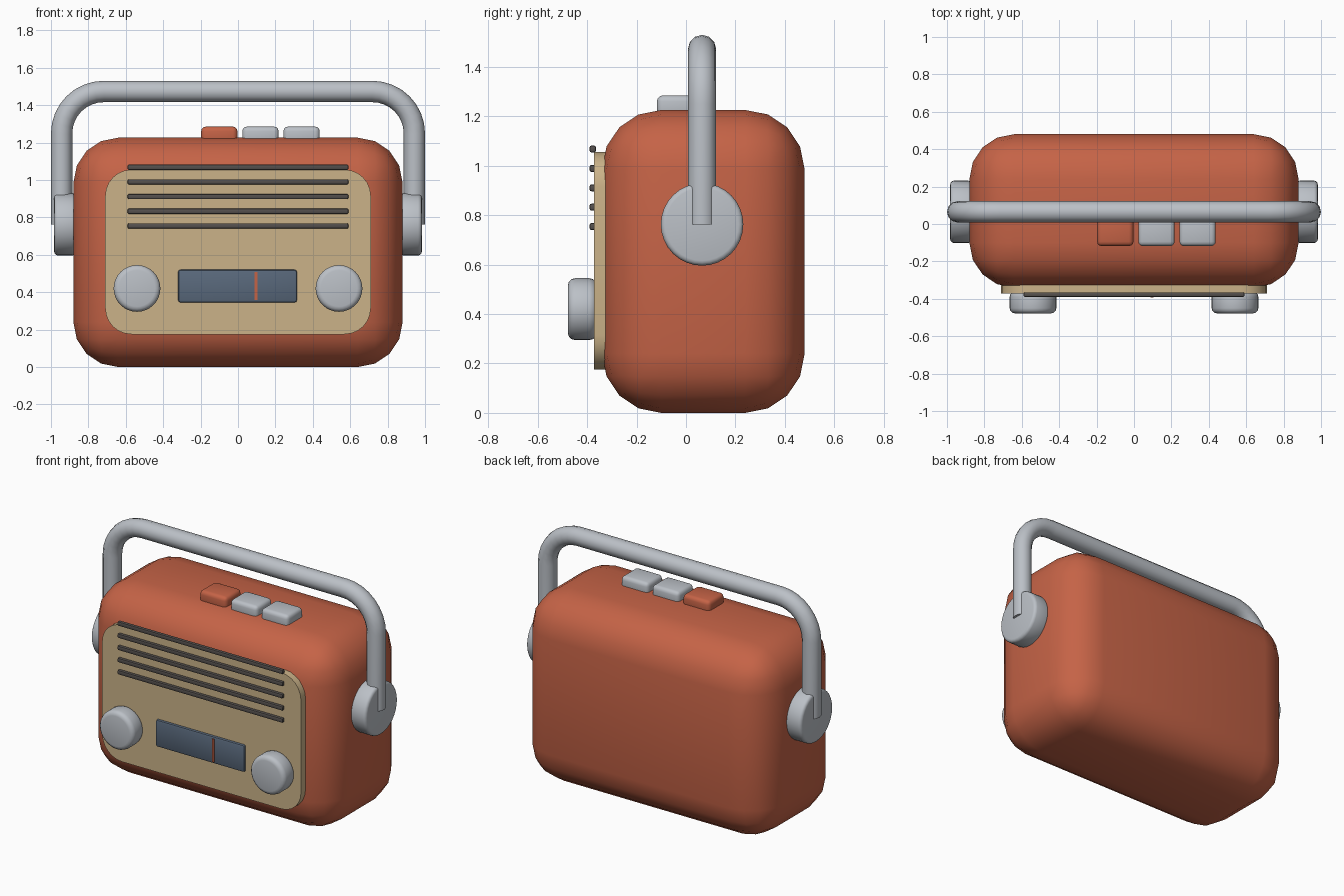
import bpy, math
from mathutils import Matrix

if "Cube" in bpy.data.objects:
    bpy.data.objects.remove(bpy.data.objects["Cube"])


def material(name, rgb):
    m = bpy.data.materials.new(name)
    m.diffuse_color = (*rgb, 1)
    m.use_nodes = True
    m.node_tree.nodes["Principled BSDF"].inputs["Base Color"].default_value = m.diffuse_color
    return m


ORANGE = material("burnt_orange", (0.56, 0.125, 0.062))
CREAM = material("cream", (0.60, 0.45, 0.25))
SILVER = material("silver_grey", (0.50, 0.53, 0.57))
SLATE = material("slate_blue", (0.10, 0.14, 0.20))
BROWN = material("dark_grey_brown", (0.09, 0.08, 0.075))


def finish(ob, name, mat, bevel=0, segments=3, angle=35):
    ob.name = name
    ob.data.materials.clear()
    ob.data.materials.append(mat)
    if bevel:
        b = ob.modifiers.new("bevel", "BEVEL")
        b.width, b.segments = bevel, segments
        b.limit_method, b.angle_limit = "ANGLE", math.radians(40)
        bpy.ops.object.modifier_apply(modifier="bevel")
    bpy.ops.object.shade_smooth_by_angle(angle=math.radians(angle))
    return ob


def box(name, mat, x, y, z, bevel=0, segments=3):
    """Box from (min, max) ranges."""
    bpy.ops.mesh.primitive_cube_add(size=1)
    ob = bpy.context.object
    size = [r[1] - r[0] for r in (x, y, z)]
    mid = [(r[0] + r[1]) / 2 for r in (x, y, z)]
    ob.data.transform(Matrix.Translation(mid) @ Matrix.Diagonal((*size, 1)))
    return finish(ob, name, mat, bevel, segments)


def disc(name, mat, centre, radius, depth, axis, bevel):
    rot = (0, math.pi / 2, 0) if axis == "x" else (math.pi / 2, 0, 0)
    bpy.ops.mesh.primitive_cylinder_add(vertices=32, radius=radius, depth=depth,
                                        location=centre, rotation=rot)
    return finish(bpy.context.object, name, mat, bevel, 3)


# Rounded case
box("case", ORANGE, (-0.88, 0.88), (-0.34, 0.48), (0, 1.226), 0.24, 4)

# Front panel: rounded rectangle outline, extruded
r, pts = 0.14, []
for cx, cz, a0 in ((0.57, 0.915, 0), (-0.57, 0.915, 90), (-0.57, 0.315, 180), (0.57, 0.315, 270)):
    for i in range(7):
        a = math.radians(a0 + i * 15)
        pts.append((cx + r * math.cos(a), cz + r * math.sin(a)))
n = len(pts)
verts = [(x, -0.372, z) for x, z in pts] + [(x, -0.31, z) for x, z in pts]
faces = [tuple(range(n)), tuple(reversed(range(n, 2 * n)))]
faces += [(i, i + n, (i + 1) % n + n, (i + 1) % n) for i in range(n)]
mesh = bpy.data.meshes.new("front_panel")
mesh.from_pydata(verts, [], faces)
panel = bpy.data.objects.new("front_panel", mesh)
bpy.context.collection.objects.link(panel)
bpy.context.view_layer.objects.active = panel
bpy.ops.object.select_all(action="DESELECT")
panel.select_set(True)
finish(panel, "front_panel", CREAM)

# Speaker bars
for i in range(5):
    z = 1.068 - i * 0.0785
    box(f"speaker_bar_{i + 1}", BROWN, (-0.59, 0.59), (-0.39, -0.365), (z - 0.014, z + 0.014), 0.007, 2)

# Tuning dial and needle
box("tuning_dial", SLATE, (-0.32, 0.315), (-0.387, -0.36), (0.345, 0.52), 0.012, 2)
box("dial_needle", ORANGE, (0.089, 0.103), (-0.394, -0.385), (0.358, 0.507))

# Knobs, handle hubs
for side, s in (("left", -1), ("right", 1)):
    disc(f"{side}_knob", SILVER, (s * 0.54, -0.42, 0.42), 0.125, 0.116, "y", 0.028)
    disc(f"{side}_hub", SILVER, (s * 0.925, 0.065, 0.763), 0.167, 0.115, "x", 0.02)

# Top buttons
for name, x, mat in (("power_button", -0.1, ORANGE), ("middle_button", 0.12, SILVER),
                     ("right_button", 0.34, SILVER)):
    box(name, mat, (x - 0.097, x + 0.097), (-0.118, 0.045), (1.19, 1.285), 0.024, 3)

# Carrying handle: round tube along a rounded path
path, R = [(0.943, 0.763)], 0.225
for i in range(9):
    a = math.radians(i * 11.25)
    path.append((0.718 + R * math.cos(a), 1.248 + R * math.sin(a)))
path += [(-x, z) for x, z in reversed(path)]
curve = bpy.data.curves.new("handle", "CURVE")
curve.dimensions = "3D"
curve.bevel_depth, curve.bevel_resolution, curve.use_fill_caps = 0.057, 4, True
spline = curve.splines.new("POLY")
spline.points.add(len(path) - 1)
for p, (x, z) in zip(spline.points, path):
    p.co = (x, 0.065, z, 1)
handle = bpy.data.objects.new("handle", curve)
bpy.context.collection.objects.link(handle)
bpy.ops.object.select_all(action="DESELECT")
bpy.context.view_layer.objects.active = handle
handle.select_set(True)
bpy.ops.object.convert(target="MESH")
finish(bpy.context.object, "handle", SILVER, angle=45)
